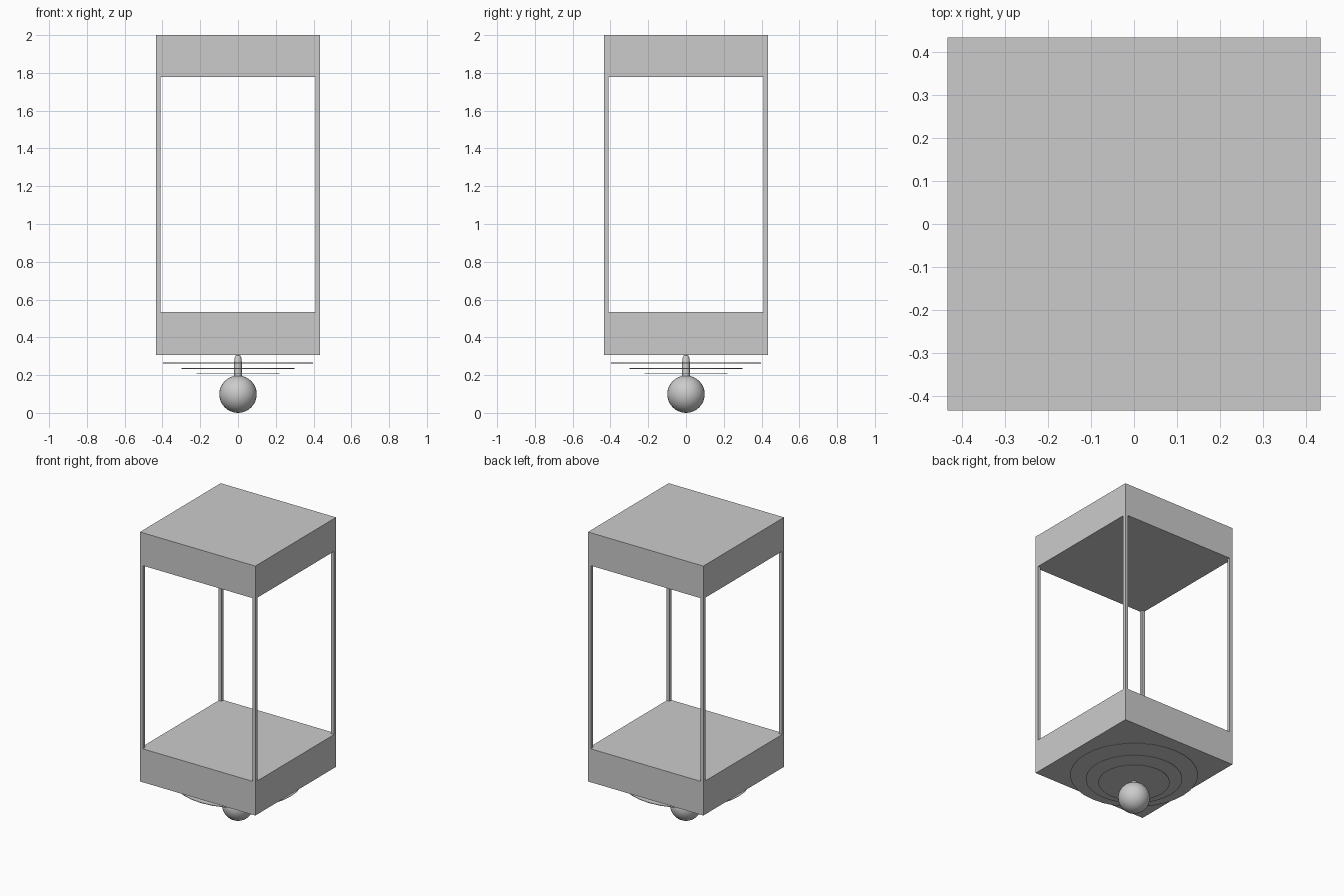
import bpy, bmesh, math

if "Cube" in bpy.data.objects:
    bpy.data.objects.remove(bpy.data.objects["Cube"])

H = 0.433      # half width of the housing
POST = 0.022   # post thickness


def box(name, x0, x1, y0, y1, z0, z1):
    bpy.ops.mesh.primitive_cube_add(size=1, location=((x0 + x1) / 2, (y0 + y1) / 2, (z0 + z1) / 2))
    ob = bpy.context.object
    ob.name = name
    ob.scale = (x1 - x0, y1 - y0, z1 - z0)
    bpy.ops.object.transform_apply(location=False, rotation=False, scale=True)
    return ob


def lathe(name, profile, segments=32):
    bm = bmesh.new()
    verts = [bm.verts.new((r, 0, z)) for r, z in profile]
    edges = [bm.edges.new(pair) for pair in zip(verts, verts[1:])]
    bmesh.ops.spin(bm, geom=verts + edges, cent=(0, 0, 0), axis=(0, 0, 1),
                   angle=math.tau, steps=segments)
    bmesh.ops.remove_doubles(bm, verts=bm.verts, dist=1e-5)
    bmesh.ops.recalc_face_normals(bm, faces=bm.faces)
    mesh = bpy.data.meshes.new(name)
    bm.to_mesh(mesh)
    bm.free()
    ob = bpy.data.objects.new(name, mesh)
    bpy.context.collection.objects.link(ob)
    bpy.ops.object.select_all(action='DESELECT')
    bpy.context.view_layer.objects.active = ob
    ob.select_set(True)
    bpy.ops.object.shade_smooth_by_angle(angle=math.radians(40))
    return ob


# Housing: solid base and cap
box("base_block", -H, H, -H, H, 0.307, 0.534)
box("top_block", -H, H, -H, H, 1.777, 2.0)

# Four slim corner posts
c = H - POST / 2
for label, sx, sy in (("front_left", -1, -1), ("front_right", 1, -1),
                      ("back_left", -1, 1), ("back_right", 1, 1)):
    box(label + "_post", sx * c - POST / 2, sx * c + POST / 2,
        sy * c - POST / 2, sy * c + POST / 2, 0.534, 1.777)

# Stepped thin discs under the base
for name, r, z in (("large_disc", 0.397, 0.264), ("middle_disc", 0.299, 0.235),
                   ("small_disc", 0.221, 0.210)):
    t = 0.002
    lathe(name, [(0, z - t), (r, z - t), (r, z + t), (0, z + t)])

# Rounded stem
lathe("stem", [(0, 0.17), (0.02, 0.17), (0.02, 0.27), (0.018, 0.293),
               (0.012, 0.304), (0, 0.308)], 16)

# Ball foot
bpy.ops.mesh.primitive_uv_sphere_add(segments=32, ring_count=16, radius=0.099, location=(0, 0, 0.099))
ball = bpy.context.object
ball.name = "ball_foot"
bpy.ops.object.shade_smooth()
